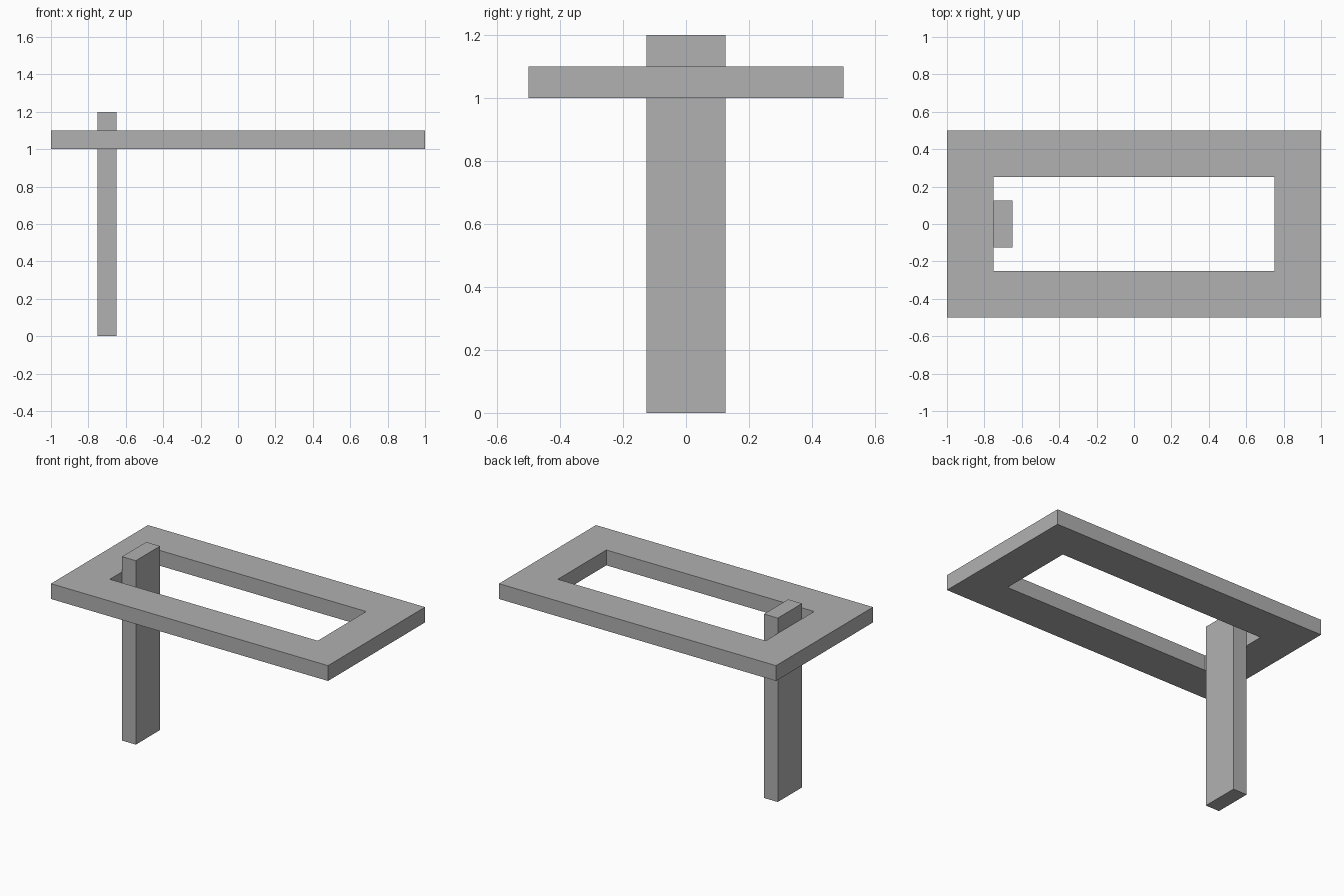
import bpy, bmesh

if "Cube" in bpy.data.objects:
    bpy.data.objects.remove(bpy.data.objects["Cube"])

# Dark grey shared by both parts
grey = bpy.data.materials.new("dark_grey")
grey.diffuse_color = (0.44, 0.44, 0.44, 1)
grey.use_nodes = True
grey.node_tree.nodes["Principled BSDF"].inputs["Base Color"].default_value = grey.diffuse_color


def add_object(name, bm):
    bmesh.ops.recalc_face_normals(bm, faces=bm.faces)
    mesh = bpy.data.meshes.new(name)
    bm.to_mesh(mesh)
    bm.free()
    mesh.materials.append(grey)
    obj = bpy.data.objects.new(name, mesh)
    bpy.context.collection.objects.link(obj)
    return obj


def ring(bm, half_x, half_y, z):
    signs = ((-1, -1), (1, -1), (1, 1), (-1, 1))
    return [bm.verts.new((sx * half_x, sy * half_y, z)) for sx, sy in signs]


# Table top: rectangular frame with an open middle
bm = bmesh.new()
rings = [ring(bm, 1, 0.5, 1.0), ring(bm, 1, 0.5, 1.1),
         ring(bm, 0.75, 0.25, 1.1), ring(bm, 0.75, 0.25, 1.0)]
for r in range(4):
    a, b = rings[r], rings[(r + 1) % 4]
    for i in range(4):
        j = (i + 1) % 4
        bm.faces.new((a[i], a[j], b[j], b[i]))
add_object("top_frame", bm)

# Single post standing against the left inner edge of the frame
bm = bmesh.new()
bmesh.ops.create_cube(bm, size=1)
bmesh.ops.scale(bm, vec=(0.1, 0.25, 1.2), verts=bm.verts)
bmesh.ops.translate(bm, vec=(-0.7, 0, 0.6), verts=bm.verts)
add_object("post", bm)
